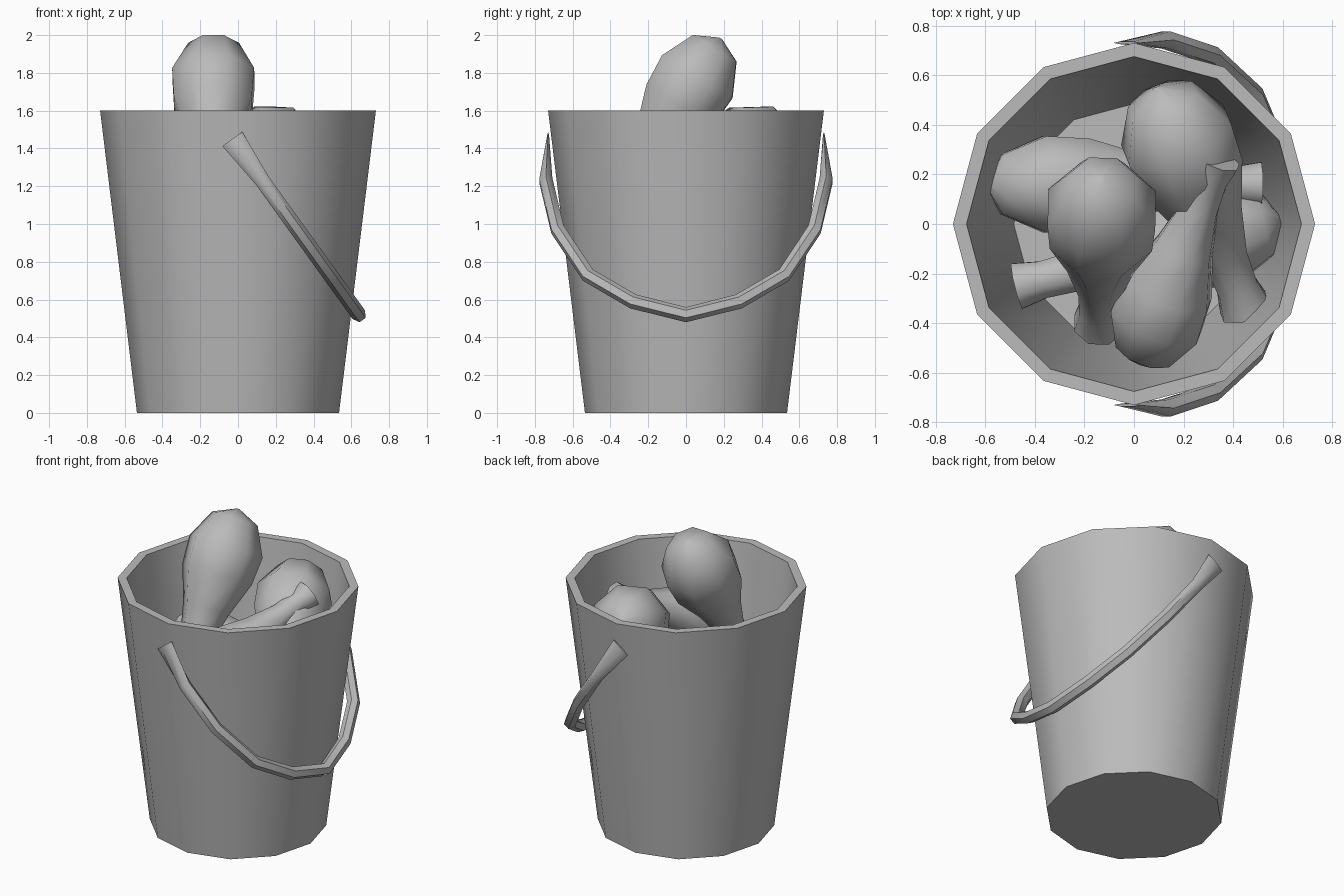
import bpy, bmesh, math
from mathutils import Vector

if "Cube" in bpy.data.objects:
    bpy.data.objects.remove(bpy.data.objects["Cube"], do_unlink=True)

GREY = (0.5, 0.5, 0.5, 1)
grey = bpy.data.materials.new("plain grey")
grey.use_nodes = True
grey.diffuse_color = GREY
grey.node_tree.nodes["Principled BSDF"].inputs["Base Color"].default_value = GREY


def loft(name, rings, angle):
    """Skin a list of point rings, cap both ends and shade smooth by angle."""
    bm = bmesh.new()
    loops = [[bm.verts.new(p) for p in ring] for ring in rings]
    n = len(loops[0])
    for a, b in zip(loops, loops[1:]):
        for i in range(n):
            j = (i + 1) % n
            bm.faces.new((a[i], a[j], b[j], b[i]))
    bm.faces.new(loops[0][::-1])
    bm.faces.new(loops[-1])
    bmesh.ops.recalc_face_normals(bm, faces=bm.faces)
    mesh = bpy.data.meshes.new(name)
    bm.to_mesh(mesh)
    bm.free()
    mesh.materials.append(grey)
    obj = bpy.data.objects.new(name, mesh)
    bpy.context.collection.objects.link(obj)
    bpy.ops.object.select_all(action="DESELECT")
    obj.select_set(True)
    bpy.context.view_layer.objects.active = obj
    bpy.ops.object.shade_smooth_by_angle(angle=math.radians(angle))
    return obj


def ring(centre, u, v, ru, rv, sides, turn=0.0):
    angles = [math.tau * (i + turn) / sides for i in range(sides)]
    return [centre + u * ru * math.cos(a) + v * rv * math.sin(a) for a in angles]


X, Y, Z = Vector((1, 0, 0)), Vector((0, 1, 0)), Vector((0, 0, 1))

# Bucket: outer wall, rim, inner wall and floor
wall = [(0.535, 0), (0.73, 1.6), (0.675, 1.6), (0.485, 0.06)]
loft("bucket", [ring(Z * z, X, Y, r, r, 12) for r, z in wall], 40)

# Handle: hanging bail in a tilted plane, flattened at both ends
half = [(0.73, 1.45), (0.742, 1.23), (0.68, 0.97), (0.52, 0.73), (0.28, 0.59)]
arc = [(-y, z) for y, z in half] + [(0, 0.52)] + [(y, z) for y, z in half[::-1]]
path = [Vector(((1.45 - z) * 0.72 - 0.03, y, z)) for y, z in arc]
across = Vector((1, 0, 0.72)).normalized()
rings = []
for i, p in enumerate(path):
    last = len(path) - 1
    tangent = (path[min(i + 1, last)] - path[max(i - 1, 0)]).normalized()
    end = i in (0, last)
    rings.append(ring(p, across, tangent.cross(across),
                      0.065 if end else 0.04, 0.006 if end else 0.04, 6))
loft("handle", rings, 50)

# Drumsticks: distance along the bone (0 = meat centre, 1 = bone tip) and radius
profile = [(-0.27, 0.04), (-0.2, 0.62), (0, 1), (0.2, 0.95), (0.45, 0.62),
           (0.7, 0.4), (0.88, 0.37), (1, 0.46)]


def drumstick(name, meat, tip, radius):
    meat, tip = Vector(meat), Vector(tip)
    axis = tip - meat
    u = axis.cross(Z).normalized()
    v = axis.normalized().cross(u)
    loft(name, [ring(meat + axis * t, u, v, radius * r, radius * r, 8, 0.5)
                for t, r in profile], 60)


drumstick("upright_drumstick", (-0.13, 0.06, 1.78), (-0.14, -0.4, 1.03), 0.235)
drumstick("back_drumstick", (0.17, 0.36, 1.42), (0.45, -0.34, 1.02), 0.24)
drumstick("front_drumstick", (0.09, -0.39, 1.2), (0.34, 0.26, 1.51), 0.2)
drumstick("left_low_drumstick", (0.37, -0.04, 0.9), (-0.47, -0.25, 0.8), 0.22)
drumstick("right_low_drumstick", (-0.36, 0.16, 1.05), (0.51, 0.16, 0.95), 0.21)
